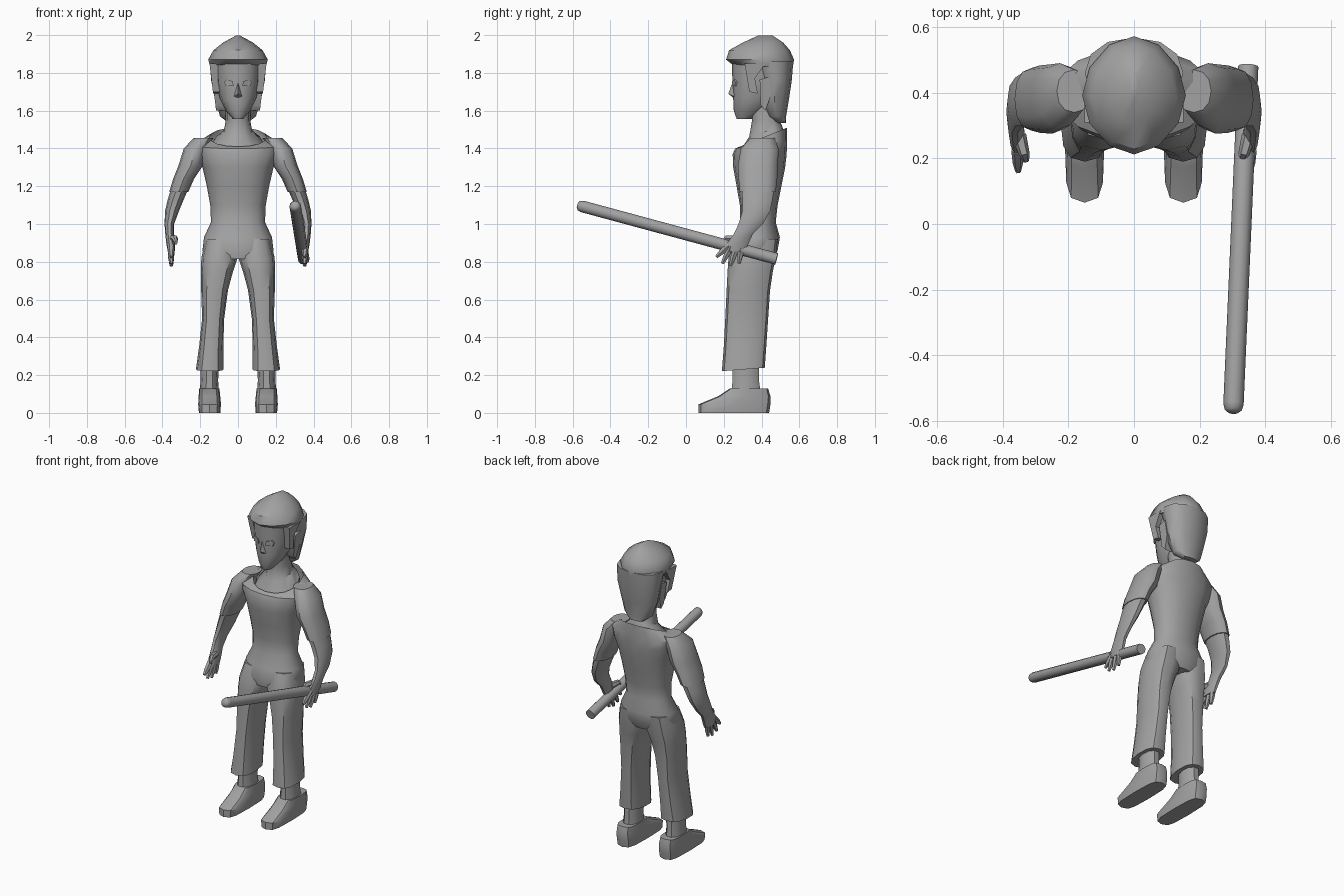
import bpy, bmesh, math
from mathutils import Vector

mat = bpy.data.materials.new("plain grey")
mat.diffuse_color = (0.36, 0.36, 0.36, 1)


def finish(bm, name, mirror=False, angle=40):
    """Turn a bmesh into a shaded object, optionally mirrored across x."""
    bmesh.ops.recalc_face_normals(bm, faces=bm.faces)
    me = bpy.data.meshes.new(name)
    bm.to_mesh(me)
    bm.free()
    me.materials.append(mat)
    ob = bpy.data.objects.new(name, me)
    bpy.context.collection.objects.link(ob)
    if mirror:
        mod = ob.modifiers.new("mirror", 'MIRROR')
        mod.use_mirror_merge = False
    bpy.ops.object.select_all(action='DESELECT')
    ob.select_set(True)
    bpy.context.view_layer.objects.active = ob
    bpy.ops.object.shade_smooth_by_angle(angle=math.radians(angle))
    return ob


def skin(bm, rings, caps=(True, True)):
    """Bridge rings of points and close the ends."""
    rows = [[bm.verts.new(p) for p in r] for r in rings]
    n = len(rows[0])
    for a, b in zip(rows, rows[1:]):
        for i in range(n):
            bm.faces.new((a[i], a[(i + 1) % n], b[(i + 1) % n], b[i]))
    if caps[0]:
        bm.faces.new(rows[0])
    if caps[1]:
        bm.faces.new(rows[-1])


def slices(name, rows, n=12, e=2.2, mirror=False, caps=(True, True), angle=40):
    """Stack rounded slices: z, x0, x1, y0, y1 and an optional slope along y."""
    rings = []
    for z, x0, x1, y0, y1, *slope in rows:
        k = slope[0] if slope else 0
        ring = []
        for i in range(n):
            a = 2 * math.pi * i / n
            c, s = math.cos(a), math.sin(a)
            dx = math.copysign(abs(c) ** (2 / e), c) * (x1 - x0) / 2
            dy = math.copysign(abs(s) ** (2 / e), s) * (y1 - y0) / 2
            ring.append(((x0 + x1) / 2 + dx, (y0 + y1) / 2 + dy, z + k * dy))
        rings.append(ring)
    bm = bmesh.new()
    skin(bm, rings, caps)
    return finish(bm, name, mirror, angle)


def centred(rows):
    """Expand z, half width, y0, y1 rows into symmetric slices."""
    return [(r[0], -r[1], r[1], *r[2:]) for r in rows]


def tube(bm, points, radii, n):
    """Round tube along nearly straight points."""
    pts = [Vector(p) for p in points]
    q = (pts[-1] - pts[0]).to_track_quat('Z', 'Y')
    skin(bm, [[p + q @ Vector((r * math.cos(2 * math.pi * i / n),
                               r * math.sin(2 * math.pi * i / n), 0))
               for i in range(n)] for p, r in zip(pts, radii)])


# Shirt and hips, with a sloping open neckline
slices("shirt_and_hips", centred([
    (0.815, 0.16, 0.24, 0.465), (0.86, 0.188, 0.235, 0.485),
    (0.93, 0.18, 0.25, 0.497), (1.01, 0.143, 0.285, 0.475),
    (1.10, 0.147, 0.285, 0.485), (1.20, 0.165, 0.268, 0.505),
    (1.30, 0.188, 0.25, 0.525), (1.37, 0.22, 0.247, 0.533),
    (1.42, 0.235, 0.26, 0.535, 0.15), (1.46, 0.15, 0.285, 0.535, 0.4)]),
    n=16, caps=(True, False))

# Skin inside the neckline, and neck
slices("neck", centred([
    (1.36, 0.15, 0.28, 0.51), (1.44, 0.13, 0.292, 0.52, 0.4),
    (1.49, 0.075, 0.335, 0.51, 0.3), (1.55, 0.065, 0.35, 0.495),
    (1.64, 0.065, 0.33, 0.495)]))

# Trouser legs with flared hems
slices("trouser_legs", [
    (0.23, 0.076, 0.223, 0.19, 0.417, 0.08), (0.35, 0.078, 0.206, 0.20, 0.425),
    (0.50, 0.073, 0.19, 0.208, 0.435), (0.65, 0.053, 0.195, 0.215, 0.445),
    (0.75, 0.026, 0.197, 0.22, 0.46), (0.82, 0.002, 0.194, 0.225, 0.475),
    (0.92, 0.01, 0.172, 0.26, 0.485)], n=12, e=2.6, mirror=True)

# Ankles
slices("ankles", [
    (0.10, 0.10, 0.205, 0.235, 0.40), (0.17, 0.105, 0.198, 0.243, 0.39),
    (0.30, 0.10, 0.20, 0.24, 0.39)], n=10, mirror=True)

# Shoes
slices("shoes", [
    (0.0, 0.094, 0.207, 0.065, 0.44), (0.045, 0.09, 0.211, 0.065, 0.447),
    (0.088, 0.094, 0.208, 0.17, 0.447), (0.128, 0.098, 0.207, 0.23, 0.435)],
    n=12, e=3.6, mirror=True)

# Sleeves and bare forearms down to the palm
slices("sleeves", [
    (1.17, 0.263, 0.364, 0.285, 0.475), (1.24, 0.232, 0.343, 0.278, 0.483),
    (1.31, 0.185, 0.315, 0.275, 0.487), (1.40, 0.165, 0.287, 0.29, 0.49),
    (1.455, 0.13, 0.235, 0.34, 0.47)], mirror=True)
slices("forearms", [
    (0.855, 0.335, 0.372, 0.205, 0.315), (0.90, 0.333, 0.38, 0.215, 0.335),
    (0.945, 0.338, 0.385, 0.25, 0.355), (1.00, 0.338, 0.389, 0.275, 0.41),
    (1.07, 0.312, 0.386, 0.295, 0.45), (1.13, 0.287, 0.372, 0.295, 0.462),
    (1.20, 0.257, 0.35, 0.29, 0.472)], n=10, mirror=True)

# Fingers and thumb
bm = bmesh.new()
for y0, y1, z1 in ((0.225, 0.16, 0.825), (0.24, 0.192, 0.79),
                   (0.27, 0.235, 0.778), (0.295, 0.28, 0.79)):
    start, end = Vector((0.355, y0, 0.885)), Vector((0.353, y1, z1))
    tube(bm, (start, start.lerp(end, 0.6), end), (0.019, 0.016, 0.009), 6)
tube(bm, ((0.35, 0.27, 0.92), (0.335, 0.215, 0.925), (0.328, 0.19, 0.90)),
     (0.022, 0.017, 0.009), 6)
finish(bm, "fingers", True)

# Staff held in one hand, with a rounded tip
bm = bmesh.new()
a, b = Vector((0.302, -0.575, 1.10)), Vector((0.348, 0.48, 0.815))
tube(bm, (a, a.lerp(b, 0.008), a.lerp(b, 0.025), b), (0.014, 0.026, 0.031, 0.031), 12)
finish(bm, "staff")

# Head and nose
slices("head", centred([
    (1.557, 0.028, 0.268, 0.35), (1.60, 0.065, 0.253, 0.42),
    (1.66, 0.095, 0.25, 0.48), (1.75, 0.116, 0.246, 0.52),
    (1.87, 0.122, 0.242, 0.52)]))
bm = bmesh.new()
tip = bm.verts.new((0, 0.224, 1.69))
base = [bm.verts.new(p) for p in ((0, 0.25, 1.76), (0.026, 0.262, 1.672),
                                  (0, 0.26, 1.66), (-0.026, 0.262, 1.672))]
for i in range(4):
    bm.faces.new((tip, base[i], base[(i + 1) % 4]))
finish(bm, "nose")

# Eyes as thin plates
bm = bmesh.new()
plate = [(0.022, 0.246, 1.732), (0.065, 0.262, 1.73), (0.073, 0.266, 1.752),
         (0.062, 0.26, 1.764), (0.03, 0.247, 1.757)]
skin(bm, [[(x, y - d, z) for x, y, z in plate] for d in (0.004, -0.005)])
finish(bm, "eyes", True)

# Hair cap with a pointed fringe
slices("hair_cap", centred([
    (1.835, 0.148, 0.245, 0.565, -0.06), (1.87, 0.158, 0.212, 0.572),
    (1.92, 0.13, 0.228, 0.55), (1.96, 0.08, 0.30, 0.515),
    (1.997, 0.012, 0.38, 0.46)]), n=12, e=1.85)

# Hair at the back of the head down to the nape
slices("hair_back", centred([
    (1.535, 0.05, 0.475, 0.53), (1.57, 0.095, 0.43, 0.53),
    (1.66, 0.122, 0.39, 0.545), (1.76, 0.142, 0.39, 0.56),
    (1.86, 0.15, 0.35, 0.568)]), n=12)

# Sideburns and ears
bm = bmesh.new()
for outline, x0, x1 in (
        (((0.31, 1.85), (0.335, 1.70), (0.38, 1.69), (0.365, 1.77), (0.42, 1.85)), 0.10, 0.145),
        (((0.39, 1.765), (0.445, 1.78), (0.45, 1.68), (0.42, 1.60), (0.395, 1.63)), 0.09, 0.14)):
    skin(bm, [[(x - (1.8 - z) * 0.12, y, z) for y, z in outline] for x in (x0, x1)])
finish(bm, "sideburns_and_ears", True)
